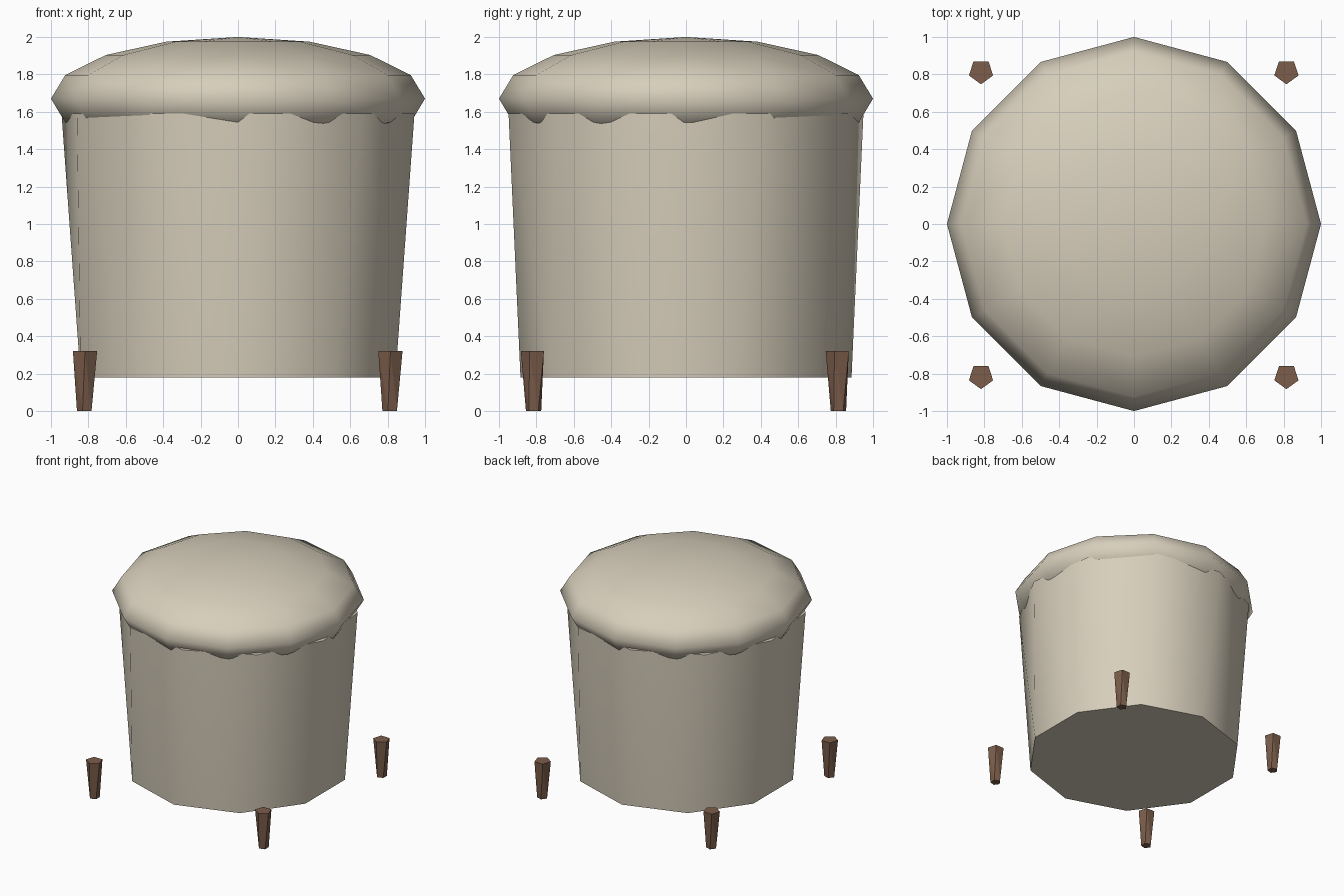
import bpy, bmesh, math

if "Cube" in bpy.data.objects:
    bpy.data.objects.remove(bpy.data.objects["Cube"])


def material(name, rgb):
    m = bpy.data.materials.new(name)
    m.diffuse_color = (*rgb, 1)
    m.use_nodes = True
    m.node_tree.nodes["Principled BSDF"].inputs["Base Color"].default_value = m.diffuse_color
    return m


fabric = material("cream fabric", (0.68, 0.62, 0.50))
wood = material("brown wood", (0.20, 0.11, 0.07))


def finish(bm, name, mat, angle):
    bmesh.ops.recalc_face_normals(bm, faces=bm.faces)
    mesh = bpy.data.meshes.new(name)
    bm.to_mesh(mesh)
    bm.free()
    mesh.materials.append(mat)
    ob = bpy.data.objects.new(name, mesh)
    bpy.context.collection.objects.link(ob)
    bpy.ops.object.select_all(action='DESELECT')
    ob.select_set(True)
    bpy.context.view_layer.objects.active = ob
    if angle:
        bpy.ops.object.shade_smooth_by_angle(angle=math.radians(angle))
    return ob


def tapered(name, sides, centre, low, high, mat, angle=0):
    """Closed tapered prism; low and high are (z, radius, first corner angle)."""
    bm = bmesh.new()
    rings = []
    for z, r, start in (low, high):
        angles = [math.radians(start + 360 * i / sides) for i in range(sides)]
        rings.append([bm.verts.new((centre[0] + r * math.cos(a),
                                    centre[1] + r * math.sin(a), z)) for a in angles])
    b, t = rings
    for i in range(sides):
        j = (i + 1) % sides
        bm.faces.new((b[i], b[j], t[i]))
        bm.faces.new((b[j], t[j], t[i]))
    bm.faces.new(b[::-1])
    bm.faces.new(t)
    return finish(bm, name, mat, angle)


# Body: ten sides, widening and slightly twisted towards the top
tapered("body", 10, (0, 0), (0.18, 0.885, 18), (1.59, 0.958, 26), fabric, 50)

# Cushion: flattened twelve-sided sphere
bm = bmesh.new()
bmesh.ops.create_uvsphere(bm, u_segments=12, v_segments=8, radius=1)
bmesh.ops.scale(bm, vec=(1, 1, 0.33), verts=bm.verts)
bmesh.ops.translate(bm, vec=(0, 0, 1.67), verts=bm.verts)
finish(bm, "cushion", fabric, 80)

# Legs: five-sided tapered pegs at the four corners
for side, x in (("left", -0.818), ("right", 0.815)):
    for end, y in (("front", -0.815), ("back", 0.815)):
        tapered(f"{end}_{side}_leg", 5, (x, y), (0, 0.043, 252), (0.32, 0.068, 270), wood)
